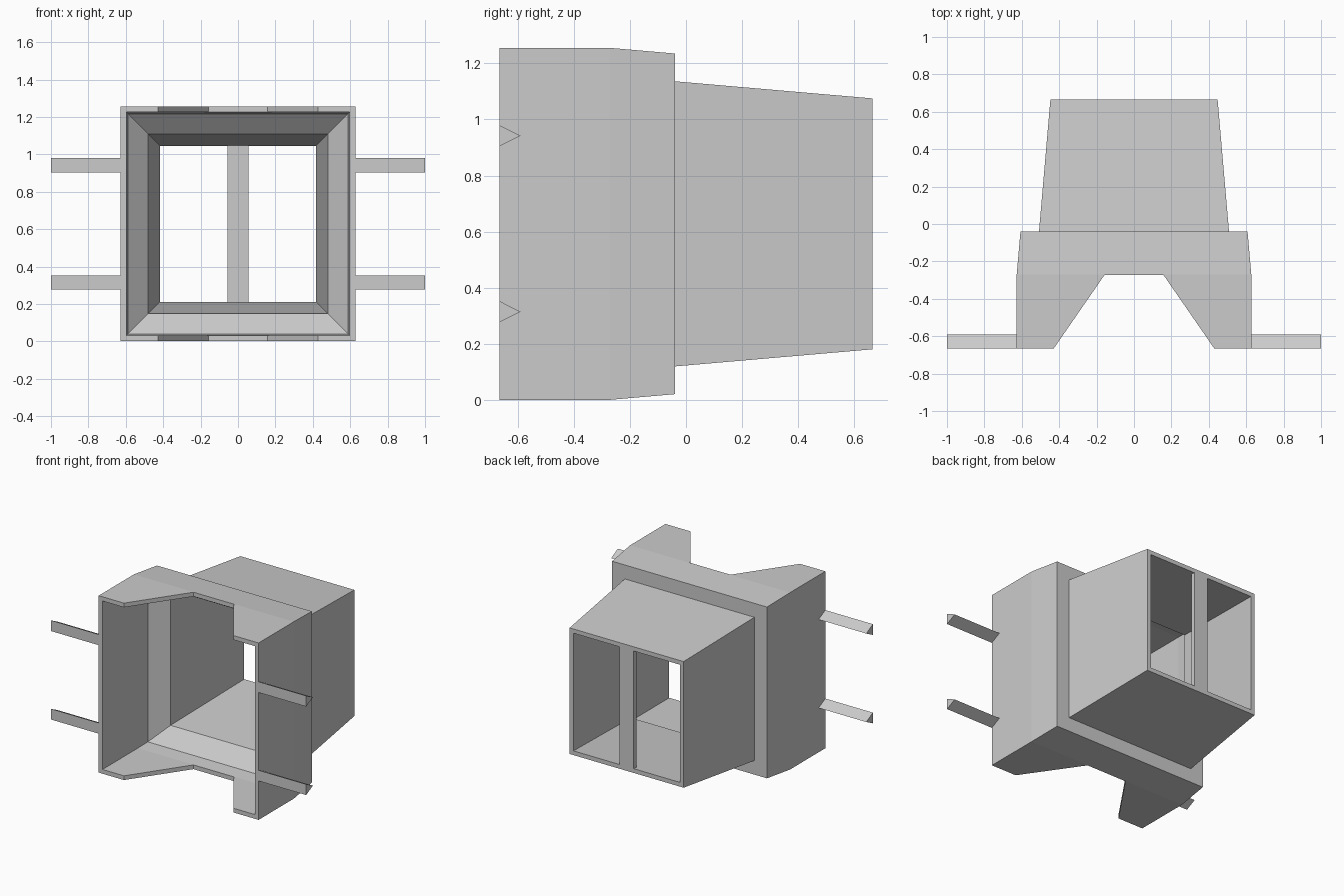
import bpy
import bmesh

cube = bpy.data.objects.get("Cube")
if cube:
    bpy.data.objects.remove(cube, do_unlink=True)

FRONT, BACK, MID_Z, WALL = -0.665, 0.665, 0.628, 0.03

grey = bpy.data.materials.new("plain_grey")
grey.use_nodes = True
grey.diffuse_color = (0.6, 0.6, 0.6, 1)
grey.node_tree.nodes["Principled BSDF"].inputs["Base Color"].default_value = (0.6, 0.6, 0.6, 1)


def finish(name, bm):
    bmesh.ops.recalc_face_normals(bm, faces=bm.faces)
    mesh = bpy.data.meshes.new(name)
    bm.to_mesh(mesh)
    bm.free()
    mesh.materials.append(grey)
    obj = bpy.data.objects.new(name, mesh)
    bpy.context.collection.objects.link(obj)
    return obj


def prism(name, base, shift):
    """Extrude a flat outline along a vector."""
    bm = bmesh.new()
    face = bm.faces.new([bm.verts.new(p) for p in base])
    new = bmesh.ops.extrude_face_region(bm, geom=[face], use_keep_orig=True)["geom"]
    bmesh.ops.translate(bm, verts=[v for v in new if isinstance(v, bmesh.types.BMVert)], vec=shift)
    return finish(name, bm)


def square_tube(name, profile):
    """Sweep a closed (y, half width) wall profile around a square."""
    bm = bmesh.new()
    rings = [[bm.verts.new((sx * h, y, MID_Z + sz * h))
              for sx, sz in ((-1, -1), (1, -1), (1, 1), (-1, 1))] for y, h in profile]
    for a, b in zip(rings, rings[1:] + rings[:1]):
        for i in range(4):
            j = (i + 1) % 4
            bm.faces.new((a[i], a[j], b[j], b[i]))
    return finish(name, bm)


# Stepped duct: outer wall front to back, then inner wall back to front
duct = square_tube("duct_shell", [
    (FRONT, 0.627), (-0.27, 0.627), (-0.04, 0.607), (-0.04, 0.508), (BACK, 0.447),
    (BACK, 0.447 - WALL), (-0.07, 0.48), (-0.17, 0.588), (-0.27, 0.597), (FRONT, 0.597)])

# Tapered notch through the top and bottom walls
cutter = prism("notch_cutter", [(-0.498, FRONT - 0.1, -0.2), (0.498, FRONT - 0.1, -0.2),
                                (0.158, -0.273, -0.2), (-0.158, -0.273, -0.2)], (0, 0, 1.7))
cutter.hide_render = True
cut = duct.modifiers.new("notch", 'BOOLEAN')
cut.operation = 'DIFFERENCE'
cut.solver = 'EXACT'
cut.object = cutter
bpy.context.view_layer.objects.active = duct
duct.select_set(True)
bpy.ops.object.modifier_apply(modifier=cut.name)
bpy.data.objects.remove(cutter, do_unlink=True)

# Upright bar across the rear opening
low, high = MID_Z - 0.42, MID_Z + 0.42
prism("rear_divider", [(-0.055, BACK - WALL, low), (0.055, BACK - WALL, low),
                       (0.055, BACK, low), (-0.055, BACK, low)], (0, 0, high - low))

# Triangular pegs on both sides
for side, label in ((1, "left"), (-1, "right")):
    for z, level in ((0.315, "lower"), (0.942, "upper")):
        x = side * 0.625
        prism(f"{label}_{level}_peg",
              [(x, FRONT, z - 0.038), (x, FRONT, z + 0.038), (x, FRONT + 0.075, z)],
              (side * 0.375, 0, 0))
